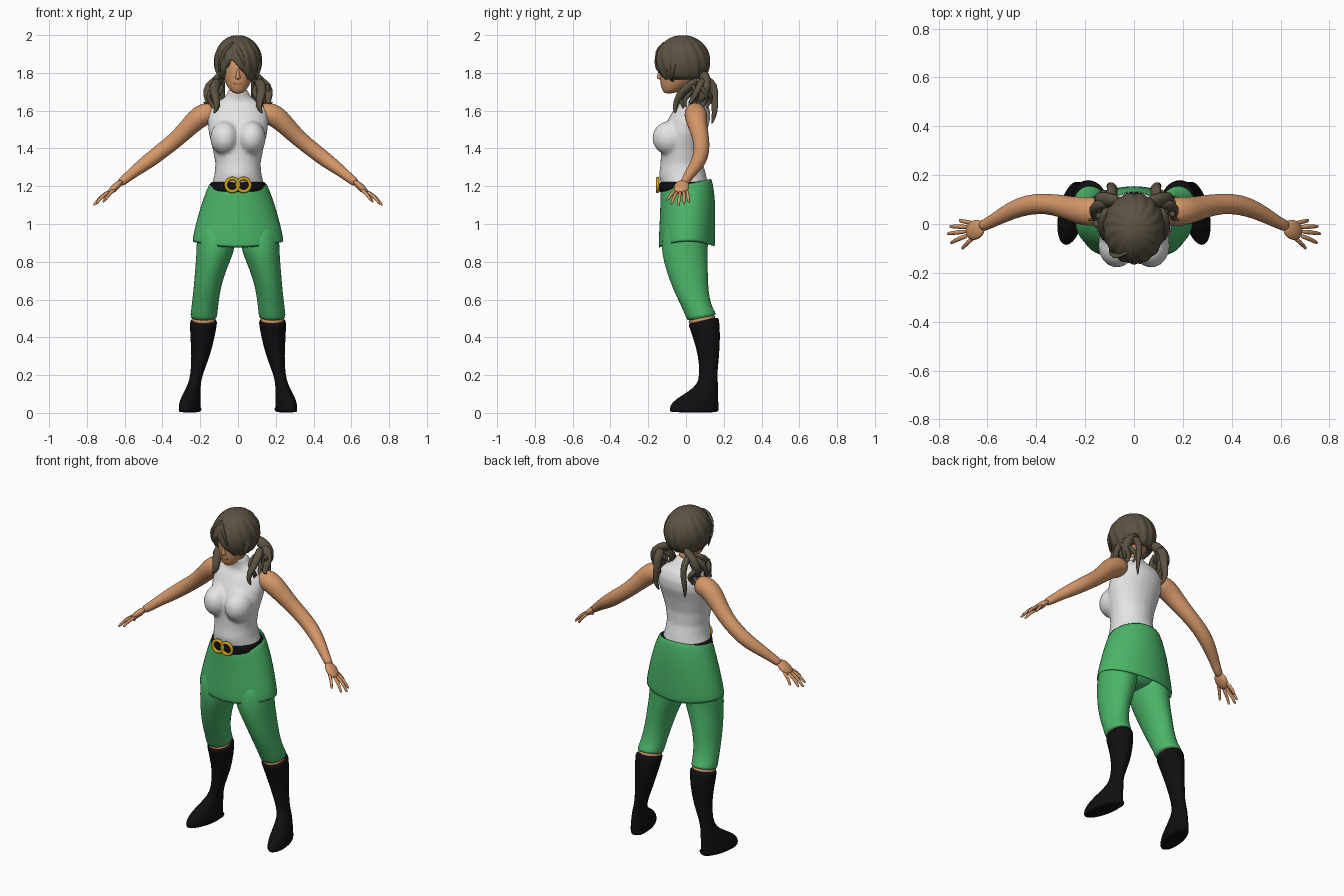
import bpy, bmesh, random
from math import sin, cos, pi
from mathutils import Vector, Matrix

cube = bpy.data.objects.get("Cube")
if cube:
    bpy.data.objects.remove(cube)
random.seed(4)


def material(name, r, g, b):
    m = bpy.data.materials.new(name)
    m.use_nodes = True
    m.diffuse_color = (r, g, b, 1)
    bsdf = m.node_tree.nodes["Principled BSDF"]
    bsdf.inputs["Base Color"].default_value = (r, g, b, 1)
    bsdf.inputs["Roughness"].default_value = 0.7
    return m


SKIN = material("skin", 0.66, 0.31, 0.14)
HAIR = material("brown hair", 0.105, 0.085, 0.056)
WHITE = material("white cloth", 0.78, 0.78, 0.78)
GREEN = material("green cloth", 0.07, 0.46, 0.14)
BLACK = material("black leather", 0.005, 0.005, 0.006)
GOLD = material("gold", 0.62, 0.36, 0.01)
LIPS = material("lips", 0.42, 0.16, 0.08)


def finish(name, bm, mat, side=1, subsurf=0, thick=0):
    """Turn a bmesh into a smooth object, flipped to the other side if asked."""
    for v in bm.verts:
        v.co.x *= side
    bmesh.ops.recalc_face_normals(bm, faces=bm.faces)
    for f in bm.faces:
        f.smooth = True
    mesh = bpy.data.meshes.new(name)
    bm.to_mesh(mesh)
    bm.free()
    mesh.materials.append(mat)
    ob = bpy.data.objects.new(name, mesh)
    bpy.context.collection.objects.link(ob)
    if thick:
        mod = ob.modifiers.new("thickness", "SOLIDIFY")
        mod.thickness = thick
        mod.offset = -1
    if subsurf:
        mod = ob.modifiers.new("smooth", "SUBSURF")
        mod.levels = mod.render_levels = subsurf
    return ob


def bridge(bm, rings, caps=(True, True)):
    """Join successive rings of points with quads."""
    loops = [[bm.verts.new(p) for p in r] for r in rings]
    n = len(loops[0])
    for a, b in zip(loops, loops[1:]):
        for i in range(n):
            j = (i + 1) % n
            bm.faces.new((a[i], a[j], b[j], b[i]))
    for use, loop in zip(caps, (loops[0], loops[-1])):
        if use:
            bm.faces.new(loop)
    return bm


def ring(x, y, z, rx, ry, yaw=0, tilt=0, droop=0, n=24):
    """Level ellipse, optionally turned, sloped front to back, or drooping."""
    pts = []
    for i in range(n):
        a = 2 * pi * i / n
        u, v = rx * cos(a), ry * sin(a)
        pts.append(Vector((x + u * cos(yaw) - v * sin(yaw), y + u * sin(yaw) + v * cos(yaw),
                           z + tilt * v - droop * sin(a) ** 2)))
    return pts


def loft(name, specs, mat, side=1, caps=(True, True), subsurf=1, thick=0):
    return finish(name, bridge(bmesh.new(), [ring(*s) for s in specs], caps),
                  mat, side, subsurf, thick)


def tube(name, path, mat, side=1, n=10, flat=1.0, subsurf=1):
    """Round limb or lock of hair along points of (x, y, z, radius)."""
    pts = [Vector(p[:3]) for p in path]
    normal, rings, last = None, [], None
    for i, p in enumerate(pts):
        t = (pts[min(i + 1, len(pts) - 1)] - pts[max(i - 1, 0)]).normalized()
        if normal is None:
            normal = t.orthogonal().normalized()
        else:
            normal = last.rotation_difference(t) @ normal
        last, other, r = t, t.cross(normal), path[i][3]
        rings.append([p + normal * r * cos(2 * pi * k / n) + other * r * flat * sin(2 * pi * k / n)
                      for k in range(n)])
    return finish(name, bridge(bmesh.new(), rings), mat, side, subsurf)


def ball(bm, centre, radii):
    bmesh.ops.create_uvsphere(bm, u_segments=24, v_segments=14, radius=1,
                              matrix=Matrix.Translation(centre) @ Matrix.Diagonal((*radii, 1)))


# Sleeveless high-neck top, fused with the bust
bm = bridge(bmesh.new(), [ring(0, *s) for s in (
    (-.005, 1.17, .14, .12), (-.008, 1.21, .138, .125), (-.018, 1.26, .125, .125),
    (-.022, 1.32, .12, .113), (-.022, 1.40, .135, .112), (-.01, 1.48, .155, .117),
    (.015, 1.55, .162, .113), (.03, 1.60, .155, .098), (.035, 1.64, .125, .075),
    (.02, 1.67, .07, .062), (.0, 1.71, .05, .052))])
for s in (1, -1):
    ball(bm, (s * .07, -.087, 1.455), (.077, .092, .09))
top = finish("sleeveless_top", bm, WHITE)
remesh = top.modifiers.new("fuse", "REMESH")
remesh.mode = "VOXEL"
remesh.voxel_size = 0.01
remesh.use_smooth_shade = True
relax = top.modifiers.new("relax", "SMOOTH")
relax.iterations = 8

# Belt, double ring buckle and skirt
loft("belt", [(0, -.006, 1.165, .154, .137), (0, -.006, 1.175, .154, .137),
              (0, -.006, 1.218, .146, .136), (0, -.006, 1.228, .142, .13)], BLACK)
for s in (1, -1):
    bpy.ops.mesh.primitive_torus_add(major_radius=.034, minor_radius=.0095, major_segments=32,
                                     minor_segments=10, location=(s * .03, -.15, 1.207),
                                     rotation=(pi / 2, s * .15, 0))
    buckle = bpy.context.object
    buckle.name = ("left" if s > 0 else "right") + "_buckle_ring"
    buckle.data.materials.append(GOLD)
    bpy.ops.object.shade_smooth()
loft("skirt", [(0, 0, 1.215, .152, .136, 0, .2), (0, .005, 1.17, .172, .143, 0, .15),
               (0, .01, 1.10, .197, .147, 0, .05), (0, .007, 1.0, .226, .149, 0, 0, .015),
               (0, .004, .905, .247, .152, 0, .02, .032)],
     GREEN, caps=(False, False), thick=.008)
loft("hips", [(0, .005, 1.12, .16, .125), (0, .005, 1.0, .19, .125),
              (0, .0, .92, .16, .11), (0, .0, .885, .06, .06)], GREEN)

# Head, nose and mouth
loft("head", [(0, -.092, 1.69, .02, .02), (0, -.078, 1.705, .042, .047),
              (0, -.058, 1.74, .064, .078), (0, -.037, 1.78, .08, .102),
              (0, -.03, 1.84, .09, .115), (0, -.02, 1.90, .09, .115),
              (0, -.02, 1.95, .06, .08)], SKIN)
loft("neck", [(0, -.005, 1.66, .045, .047), (0, -.015, 1.78, .045, .05)], SKIN)
loft("nose", [(0, -.135, 1.765, .013, .014), (0, -.137, 1.775, .014, .02),
              (0, -.134, 1.80, .009, .014), (0, -.13, 1.83, .006, .01)], SKIN)
bm = bmesh.new()
ball(bm, (0, -.129, 1.743), (.022, .006, .007))
finish("mouth", bm, LIPS)


# Hair cap: a grooved dome whose lower edge opens around the face
def hairline(a):
    x, y = cos(a), sin(a)
    if y > -.55:
        return 1.765
    if x < -.3:
        return 1.765 + .2 * (x + .84)
    return 1.875 - .13 * (x + .3)


dome, n, steps = [], 96, 18
for k in range(1, steps + 1):
    loop = []
    for i in range(n):
        a = 2 * pi * i / n
        edge = (hairline(a) - 1.86) / .14
        c = 1 + (edge - 1) * (k / steps) ** 1.6
        r = (1 - c * c) ** .5 * (1 + .022 * sin(15 * a + 4 * c))
        loop.append(Vector((.126 * r * cos(a), -.018 + .145 * r * sin(a), 1.86 + .14 * c)))
    dome.append(loop)
finish("hair_cap", bridge(bmesh.new(), dome, (True, False)), HAIR, thick=.02)

# Fringe swept from the parting, and locks beside the face
for k in range(5):
    e = k / 4
    tube(f"fringe_lock_{k + 1}", [
        (-.03 + .02 * e, -.1, 1.965, .012), (-.01 + .05 * e, -.146 + .025 * e, 1.925, .024),
        (.02 + .07 * e, -.158 + .05 * e, 1.88, .02),
        (.035 + .065 * e, -.15 + .05 * e, 1.83 - .03 * e, .004)], HAIR, flat=.4)
tube("fringe_side_sweep", [(-.02, -.11, 1.965, .012), (-.06, -.135, 1.925, .022),
                           (-.09, -.12, 1.87, .018), (-.1, -.1, 1.8, .004)], HAIR, flat=.45)

for s, word in ((1, "left_"), (-1, "right_")):
    tube(word + "temple_lock", [(.112, -.06, 1.88, .02), (.112, -.075, 1.82, .018),
                                (.095, -.075, 1.76, .005)], HAIR, s, flat=.5)
    # Low ponytail made of thick locks
    locks = {
        "core": [(.05, .09, 1.8, .025), (.1, .1, 1.775, .035), (.135, .1, 1.73, .042),
                 (.135, .085, 1.68, .035), (.12, .07, 1.64, .012)],
        "front": [(.1, .07, 1.76, .03), (.13, .01, 1.73, .03), (.12, -.04, 1.675, .027),
                  (.105, -.058, 1.62, .019), (.13, -.06, 1.585, .006)],
        "back": [(.09, .1, 1.77, .03), (.09, .15, 1.735, .027), (.085, .15, 1.66, .024),
                 (.105, .155, 1.59, .018), (.085, .135, 1.525, .005)],
        "outer": [(.1, .09, 1.765, .03), (.16, .075, 1.735, .026), (.168, .045, 1.68, .022),
                  (.155, .02, 1.635, .014), (.188, .015, 1.645, .004)],
    }
    for key, path in locks.items():
        tube(word + "ponytail_" + key, path, HAIR, s, flat=.75)
    # Loose curls winding down around the ponytail
    for k in range(7):
        phase, x0, y0 = random.uniform(0, 6), random.uniform(.1, .15), -.03 + .027 * k
        drop = random.uniform(.11, .17)
        curl = []
        for i in range(9):
            f = i / 8
            curl.append((x0 + .02 * cos(phase + 6 * f), y0 + .02 * sin(phase + 6 * f) + .06 * (1 - f) * (.06 - y0) / .1,
                         1.74 - drop * f, .004 + .011 * sin(pi * (.25 + .75 * f))))
        tube(f"{word}curl_{k + 1}", curl, HAIR, s, n=8)

    # Arm from shoulder to wrist
    tube(word + "arm", [(.11, .05, 1.59, .045), (.15, .05, 1.59, .06), (.2, .052, 1.573, .062),
                        (.25, .06, 1.525, .053), (.32, .08, 1.452, .044), (.40, .085, 1.39, .043),
                        (.47, .07, 1.335, .041), (.54, .035, 1.285, .032),
                        (.6, .0, 1.235, .024), (.63, -.012, 1.213, .024)], SKIN, s, n=14)
    # Hand with four fingers and a thumb
    bm = bmesh.new()
    ball(bm, (0, 0, 0), (.052, .04, .019))
    bm.transform(Matrix.Translation((.65, -.024, 1.195)) @ Matrix.Rotation(.75, 4, "Y")
                 @ Matrix.Rotation(-.3, 4, "Z"))
    finish(word + "palm", bm, SKIN, s)
    fingers = {"little": (.66, .004, 1.18, .715, .015, 1.115),
               "ring": (.675, -.012, 1.178, .755, -.01, 1.105),
               "middle": (.682, -.03, 1.175, .765, -.04, 1.098),
               "index": (.678, -.046, 1.175, .752, -.078, 1.105),
               "thumb": (.637, -.04, 1.195, .705, -.102, 1.125)}
    for key, f in fingers.items():
        a, b = Vector(f[:3]), Vector(f[3:])
        mid = a.lerp(b, .55) + Vector((.006, 0, .006))
        tube(word + key + "_finger", [(*a, .011), (*mid, .0095), (*a.lerp(b, .92), .008), (*b, .004)],
             SKIN, s, n=8)

    # Leg, bare strip below the knee, boot
    loft(word + "leg", [(.11, .01, 1.04, .095, .115), (.115, -.005, .92, .105, .123),
                        (.12, -.008, .85, .1, .123), (.147, .006, .75, .081, .11),
                        (.165, .025, .65, .071, .093), (.175, .053, .57, .071, .08),
                        (.181, .08, .515, .071, .077, 0, .2),
                        (.182, .086, .498, .071, .077, 0, .22)], GREEN, s)
    loft(word + "knee_strip", [(.181, .08, .52, .067, .073, 0, .22),
                               (.182, .09, .47, .0715, .078, 0, .22)], SKIN, s)
    loft(word + "boot", [(.182, .092, .49, .069, .077, 0, .22), (.182, .093, .487, .074, .083, 0, .22),
                         (.187, .108, .41, .066, .074), (.197, .121, .3, .049, .055),
                         (.22, .118, .2, .031, .046), (.232, .115, .15, .034, .056, .1),
                         (.242, .09, .11, .043, .083, .2), (.253, .055, .07, .05, .118, .2),
                         (.256, .043, .035, .054, .133, .2), (.256, .043, .01, .053, .132, .2),
                         (.256, .043, .002, .05, .129, .2)], BLACK, s)
    # Low heel under the boot
    loft(word + "heel", [(.232, .13, .0, .042, .045), (.232, .13, .04, .042, .046)], BLACK, s)
